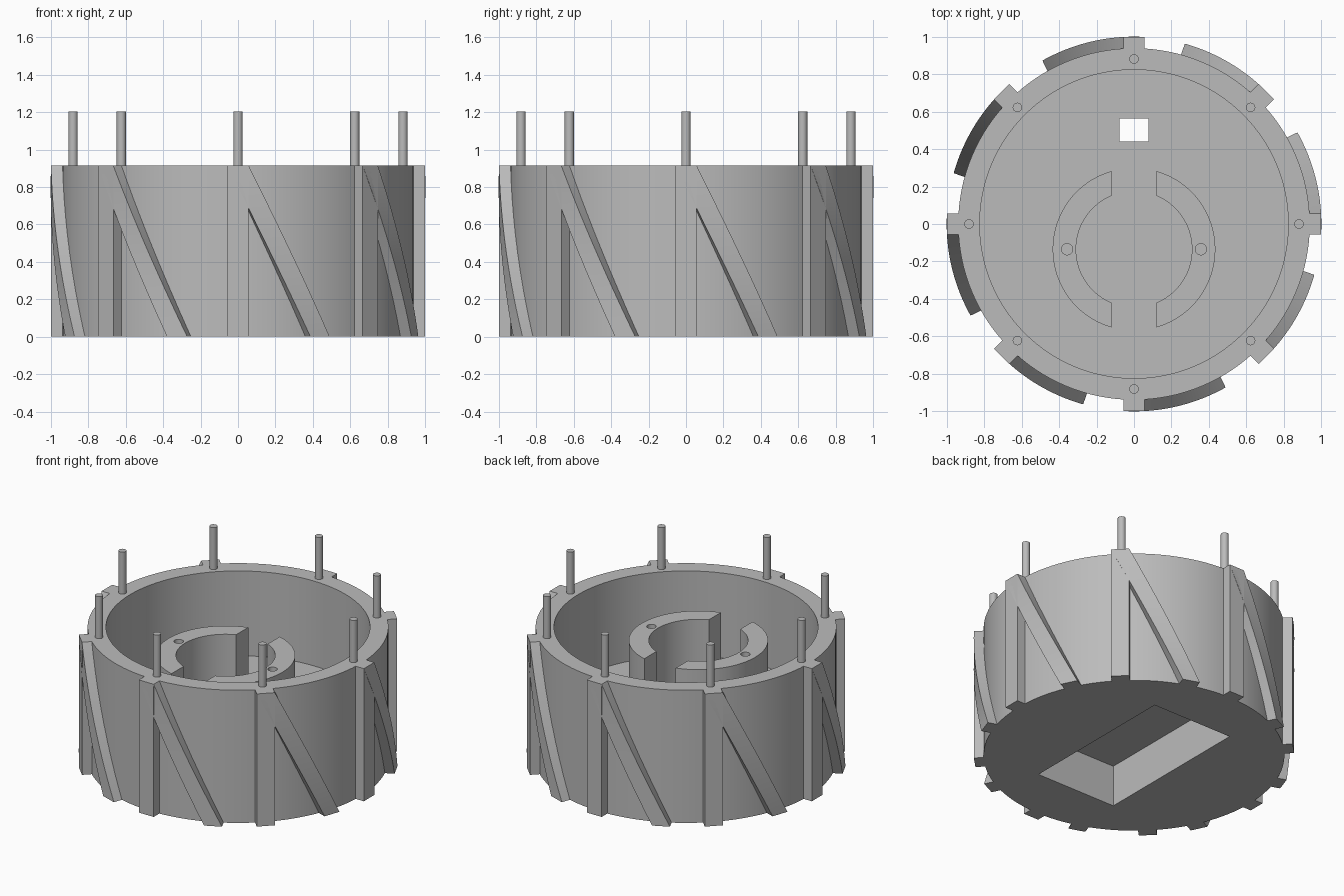
import bpy
import bmesh
from math import sin, cos, acos, pi, radians
from mathutils import Matrix

default = bpy.data.objects.get("Cube")
if default:
    bpy.data.objects.remove(default, do_unlink=True)

GREY = (0.5, 0.5, 0.5, 1.0)
mat = bpy.data.materials.new("plain grey")
mat.use_nodes = True
mat.diffuse_color = GREY
mat.node_tree.nodes["Principled BSDF"].inputs["Base Color"].default_value = GREY

HEIGHT = 0.915
FLOOR = 0.33
WALL_OUT, WALL_IN = 0.94, 0.825
RIB_HALF, RIB_OUT = 0.057, 1.0
TWIST = radians(26)
COUNT = 8


def make(name, bm):
    """Turn a bmesh into an object with the shared material."""
    bmesh.ops.recalc_face_normals(bm, faces=bm.faces)
    mesh = bpy.data.meshes.new(name)
    bm.to_mesh(mesh)
    bm.free()
    mesh.materials.append(mat)
    obj = bpy.data.objects.new(name, mesh)
    bpy.context.collection.objects.link(obj)
    return obj


def activate(obj):
    bpy.ops.object.select_all(action='DESELECT')
    obj.select_set(True)
    bpy.context.view_layer.objects.active = obj


def smooth(obj):
    activate(obj)
    bpy.ops.object.shade_smooth_by_angle(angle=radians(30))


def prism(name, outline, z0, z1, twist=0.0, steps=1):
    """Sweep a 2D outline from z1 down to z0, turning it by twist on the way."""
    bm = bmesh.new()
    rings = []
    for i in range(steps + 1):
        t = i / steps
        a, z = twist * t, z1 + (z0 - z1) * t
        rings.append([bm.verts.new((x * cos(a) - y * sin(a), x * sin(a) + y * cos(a), z))
                      for x, y in outline])
    n = len(outline)
    for low, high in zip(rings, rings[1:]):
        for k in range(n):
            bm.faces.new((low[k], low[(k + 1) % n], high[(k + 1) % n], high[k]))
    bm.faces.new(rings[0])
    bm.faces.new(rings[-1])
    return make(name, bm)


def circle(r, n, cx=0.0, cy=0.0):
    return [(cx + r * cos(2 * pi * k / n), cy + r * sin(2 * pi * k / n)) for k in range(n)]


def rect(x0, x1, y0, y1):
    return [(x0, y0), (x1, y0), (x1, y1), (x0, y1)]


def cut(obj, cutter):
    """Subtract the cutter and throw it away."""
    cutter.hide_render = True
    mod = obj.modifiers.new("cut", 'BOOLEAN')
    mod.operation = 'DIFFERENCE'
    mod.solver = 'EXACT'
    mod.object = cutter
    activate(obj)
    bpy.ops.object.modifier_apply(modifier=mod.name)
    bpy.data.objects.remove(cutter, do_unlink=True)


# Drum: open cup with a raised floor, pocket underneath and a small window
drum = prism("drum", circle(WALL_OUT, 128), 0, HEIGHT)
cut(drum, prism("cavity_cutter", circle(WALL_IN, 128), FLOOR, HEIGHT + 0.2))
cut(drum, prism("pocket_cutter", rect(-0.305, 0.305, -0.565, 0.565), -0.2, 0.285))
cut(drum, prism("window_cutter", rect(-0.077, 0.077, 0.44, 0.564), 0.2, FLOOR + 0.1))
smooth(drum)

# Straight rib, twisted rib and pin at each of the eight stations
rib = rect(0.9, RIB_OUT, -RIB_HALF, RIB_HALF)
for i in range(COUNT):
    turn = Matrix.Rotation(2 * pi * i / COUNT, 4, 'Z')
    straight = prism(f"straight_rib_{i + 1}", rib, 0, HEIGHT)
    twisted = prism(f"twisted_rib_{i + 1}", rib, 0, HEIGHT, TWIST, 24)
    pin = prism(f"pin_{i + 1}", circle(0.025, 24, 0.882), HEIGHT - 0.05, 1.205)
    for part in (straight, twisted, pin):
        part.data.transform(turn)
    smooth(twisted)
    smooth(pin)

# Pair of half-ring posts on the floor, each with a screw hole
R_OUT, R_IN, GAP, RING_Y, RING_TOP = 0.435, 0.31, 0.12, -0.135, 0.77


def arc(r, n=40):
    a = acos(GAP / r)
    return [(r * cos(a * (2 * k / n - 1)), r * sin(a * (2 * k / n - 1)) + RING_Y)
            for k in range(n + 1)]


half = arc(R_OUT) + arc(R_IN)[::-1]
for name, side in (("left", 1), ("right", -1)):
    post = prism(f"half_ring_{name}", [(side * x, y) for x, y in half], FLOOR - 0.02, RING_TOP)
    cut(post, prism("hole_cutter", circle(0.03, 24, side * 0.358, RING_Y), FLOOR + 0.05, 1))
    smooth(post)
